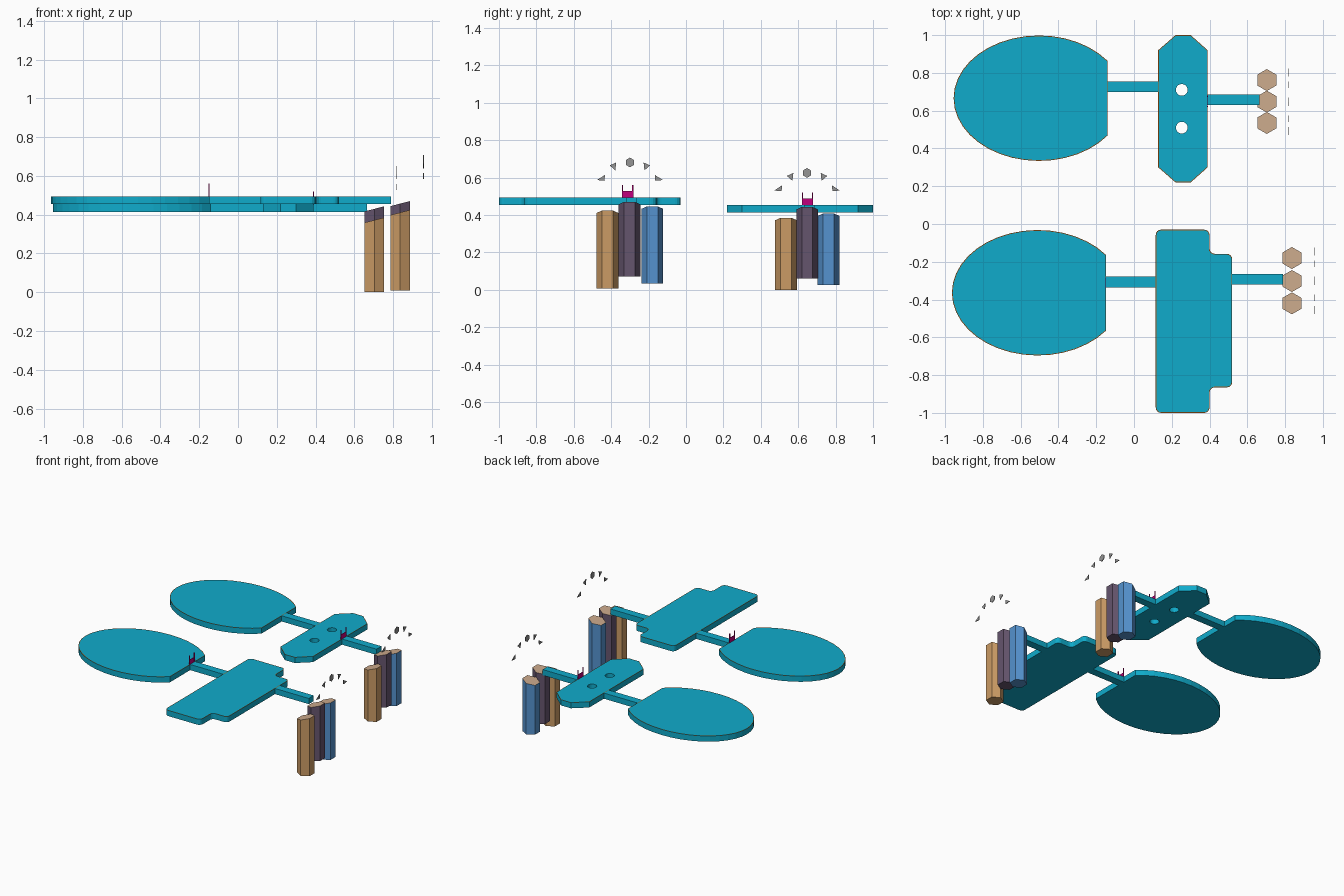
import bpy, bmesh, math
from mathutils import Vector

if "Cube" in bpy.data.objects:
    bpy.data.objects.remove(bpy.data.objects["Cube"])


def material(name, rgb):
    m = bpy.data.materials.new(name)
    m.diffuse_color = (*rgb, 1)
    m.use_nodes = True
    m.node_tree.nodes["Principled BSDF"].inputs["Base Color"].default_value = m.diffuse_color
    return m


TEAL = material("teal", (0.005, 0.41, 0.60))
RIM = material("orange rim", (0.40, 0.12, 0.01))
BROWN = material("brown", (0.60, 0.33, 0.13))
PURPLE = material("dusk purple", (0.13, 0.09, 0.155))
BLUE = material("blue", (0.09, 0.29, 0.62))
TAN = material("tan", (0.60, 0.40, 0.26))
PINK = material("magenta", (0.53, 0.0, 0.20))
GREY = material("grey", (0.30, 0.30, 0.30))


def finish(bm, name, mats):
    bmesh.ops.recalc_face_normals(bm, faces=bm.faces)
    me = bpy.data.meshes.new(name)
    bm.to_mesh(me)
    bm.free()
    for m in mats:
        me.materials.append(m)
    ob = bpy.data.objects.new(name, me)
    bpy.context.collection.objects.link(ob)
    return ob


def prism(name, pts, offset, mats, rim=0.0):
    """Extrude a 3D outline along offset; the far cap gets the second material as a rim or whole."""
    bm = bmesh.new()
    base = bm.faces.new([bm.verts.new(p) for p in pts])
    ext = bmesh.ops.extrude_face_region(bm, geom=[base], use_keep_orig=True)
    bmesh.ops.translate(bm, vec=offset, verts=[g for g in ext["geom"] if isinstance(g, bmesh.types.BMVert)])
    cap = [g for g in ext["geom"] if isinstance(g, bmesh.types.BMFace)][0]
    bmesh.ops.recalc_face_normals(bm, faces=bm.faces)
    if rim:
        ring = bmesh.ops.inset_region(bm, faces=[cap], thickness=rim)
        for f in ring["faces"]:
            f.material_index = 1
    return finish(bm, name, mats)


def plate(name, outline, z, rim=0.004):
    return prism(name, [(x, y, z) for x, y in outline], (0, 0, 0.041), [TEAL, RIM], rim)


def rounded(corners, r, n=4):
    """Fillet every corner of a polygon, convex or concave."""
    out = []
    for i, c in enumerate(corners):
        c = Vector(c)
        a = (Vector(corners[i - 1]) - c).normalized()
        b = (Vector(corners[(i + 1) % len(corners)]) - c).normalized()
        for k in range(n + 1):
            t = math.pi / 2 * k / n
            out.append(c + a * r * (1 - math.sin(t)) + b * r * (1 - math.cos(t)))
    return out


def cut_ellipse(cx, cy, rx, ry, cut_x, n=32):
    """Ellipse with its right end cut off straight."""
    a0 = math.acos((cut_x - cx) / rx)
    angles = [a0 + (2 * math.pi - 2 * a0) * i / n for i in range(n + 1)]
    return [(cx + rx * math.cos(a), cy + ry * math.sin(a)) for a in angles]


def bar(name, x0, x1, y, z):
    plate(name, [(x0, y - 0.028), (x1, y - 0.028), (x1, y + 0.028), (x0, y + 0.028)], z, 0)


def pillar(name, x, y, z0, z1, mat):
    """Hexagonal pillar with a sloping tan top, higher towards +x."""
    bm = bmesh.new()
    bmesh.ops.create_cone(bm, cap_ends=True, segments=6, radius1=0.058, radius2=0.058, depth=1)
    for v in bm.verts:
        # put the corners on the y axis, flats facing x
        a = math.pi / 6 + round(math.atan2(v.co.y, v.co.x) / (math.pi / 3) - 0.01) * math.pi / 3
        dx, dy = 0.058 * math.cos(a), 0.058 * math.sin(a)
        z = z0 if v.co.z < 0 else z1 + 0.26 * (dx - 0.05)
        v.co = (x + dx, y + dy, z)
    bm.normal_update()
    for f in bm.faces:
        f.material_index = int(f.normal.z > 0.5)
    finish(bm, name, [mat, TAN])


def gate(side, x, y, z):
    """Thin upright plate with two prongs."""
    w = 0.027
    prism(side + "_gate_plate", [(x, y - w, z), (x, y + w, z), (x, y + w, z + 0.035), (x, y - w, z + 0.035)],
          (0.004, 0, 0), [PINK])
    for s in (-1, 1):
        p = y + s * w
        prism(side + "_gate_prong", [(x, p - 0.003, z), (x, p + 0.003, z), (x, p + 0.003, z + 0.067),
                                     (x, p - 0.003, z + 0.067)], (0.005, 0, 0), [PINK])


def fan(side, x, y, z):
    """Arc of flat markers: a hexagon with two pointers on each side."""
    def flat(name, pts):
        prism(side + name, [(x - 0.002, y + a, z + b) for a, b in pts], (0.004, 0, 0), [GREY])
    flat("_hex_marker", [(0.025 * math.sin(i * math.pi / 3), 0.026 * math.cos(i * math.pi / 3)) for i in range(6)])
    for s in (-1, 1):
        flat("_upper_pointer", [(s * 0.073, 0.0), (s * 0.078, -0.042), (s * 0.108, -0.016)])
        flat("_lower_pointer", [(s * 0.133, -0.066), (s * 0.136, -0.098), (s * 0.176, -0.094)])


# back assembly
ZA = 0.413
plate("back_round_plate", cut_ellipse(-0.503, 0.666, 0.452, 0.332, -0.14), ZA)
bar("back_inner_bar", -0.14, 0.13, 0.726, ZA)
octagon = plate("back_octagon_plate", [(0.128, 0.30), (0.22, 0.22), (0.30, 0.22), (0.39, 0.30),
                                       (0.39, 0.92), (0.30, 1.0), (0.22, 1.0), (0.128, 0.92)], ZA)
bar("back_outer_bar", 0.39, 0.665, 0.658, ZA)
# two round holes through the octagon plate
for hy in (0.51, 0.71):
    ring = [(0.253 + 0.031 * math.cos(i * math.pi / 10), hy + 0.031 * math.sin(i * math.pi / 10), 0.3)
            for i in range(20)]
    cutter = prism("hole_cutter", ring, (0, 0, 0.3), [TEAL])
    cutter.hide_render = True
    cutter.hide_viewport = True
    mod = octagon.modifiers.new("hole", 'BOOLEAN')
    mod.operation = 'DIFFERENCE'
    mod.solver = 'EXACT'
    mod.object = cutter
gate("back", 0.386, 0.649, ZA + 0.04)
fan("back", 0.816, 0.647, 0.625)

# front assembly
ZB = 0.454
plate("front_round_plate", cut_ellipse(-0.51, -0.364, 0.454, 0.332, -0.148), ZB)
bar("front_inner_bar", -0.148, 0.115, -0.307, ZB)
step = [(0.115, -1.0), (0.40, -1.0), (0.40, -0.865), (0.52, -0.865),
        (0.52, -0.158), (0.40, -0.158), (0.40, -0.03), (0.115, -0.03)]
plate("front_stepped_plate", rounded(step, 0.028), ZB)
bar("front_outer_bar", 0.52, 0.79, -0.293, ZB)
gate("front", -0.152, -0.312, ZB + 0.04)
fan("front", 0.957, -0.30, 0.681)

# hexagonal pillars: x, y, bottom, top, colour
for side, x, rows in (
    ("back", 0.703, ((0.535, 0.0, 0.385, BROWN), (0.648, 0.06, 0.443, PURPLE), (0.762, 0.027, 0.408, BLUE))),
    ("front", 0.836, ((-0.42, 0.008, 0.424, BROWN), (-0.302, 0.072, 0.47, PURPLE), (-0.18, 0.034, 0.446, BLUE))),
):
    for tag, (y, z0, z1, mat) in zip(("low", "tall", "middle"), rows):
        pillar(f"{side}_{tag}_pillar", x, y, z0, z1, mat)
